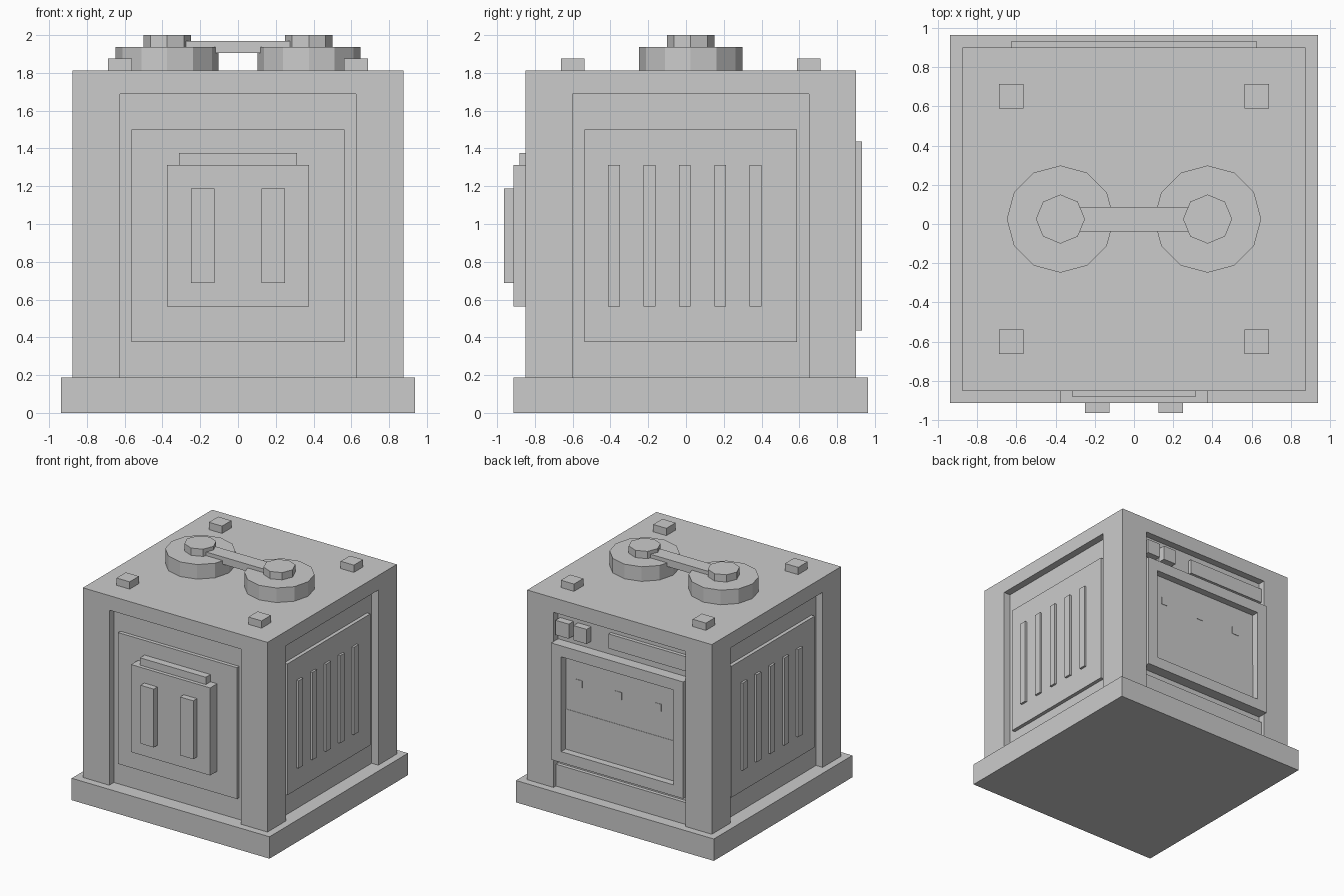
import bpy, bmesh, math
from mathutils import Matrix, Vector

if "Cube" in bpy.data.objects:
    bpy.data.objects.remove(bpy.data.objects["Cube"])

U = 1 / 16          # modelling grid step
CY = 0.025          # middle of the cabinet in y

grey = bpy.data.materials.new("plain grey")
grey.diffuse_color = (0.6, 0.6, 0.6, 1)
grey.use_nodes = True
grey.node_tree.nodes["Principled BSDF"].inputs["Base Color"].default_value = grey.diffuse_color


def finish(name, bm):
    """Turn a bmesh into a flat shaded, coloured object."""
    bmesh.ops.recalc_face_normals(bm, faces=bm.faces)
    mesh = bpy.data.meshes.new(name)
    bm.to_mesh(mesh)
    bm.free()
    mesh.materials.append(grey)
    obj = bpy.data.objects.new(name, mesh)
    bpy.context.collection.objects.link(obj)
    return obj


def boxes(name, specs, turn=0):
    """Boxes given as (x0, x1, y0, y1, z0, z1) in grid steps around the
    cabinet middle, turned about it by a number of quarter turns."""
    bm = bmesh.new()
    rot = Matrix.Translation((0, CY, 0)) @ Matrix.Rotation(turn * math.pi / 2, 4, 'Z')
    for x0, x1, y0, y1, z0, z1 in specs:
        size = Vector((x1 - x0, y1 - y0, z1 - z0)) * U
        mid = Vector((x0 + x1, y0 + y1, z0 + z1)) * U / 2
        bmesh.ops.create_cube(bm, size=1, matrix=rot @ Matrix.Translation(mid) @ Matrix.Diagonal((*size, 1)))
    return finish(name, bm)


def disc(name, x, radius, sides, z0, z1):
    bm = bmesh.new()
    bmesh.ops.create_cone(bm, cap_ends=True, segments=sides, radius1=radius, radius2=radius,
                          depth=z1 - z0, matrix=Matrix.Translation((x, CY, (z0 + z1) / 2)))
    return finish(name, bm)


def carve(obj, cutter):
    """Subtract the cutter from the object and delete the cutter."""
    cutter.hide_render = True
    mod = obj.modifiers.new("carve", 'BOOLEAN')
    mod.operation, mod.solver, mod.object = 'DIFFERENCE', 'EXACT', cutter
    deps = bpy.context.evaluated_depsgraph_get()
    mesh = bpy.data.meshes.new_from_object(obj.evaluated_get(deps))
    obj.modifiers.clear()
    obj.data = mesh
    bpy.data.objects.remove(cutter)


# Base slab and body with a recess in each side
boxes("base", [(-15, 15, -15, 15, 0, 3)])
body = boxes("body", [(-14, 14, -14, 14, 3, 29)])
carve(body, boxes("recess_cutter", [
    (-10, 10, -16, -13, 1, 27), (-10, 10, 13, 16, 1, 27),
    (-16, -13, -10, 10, 1, 27), (13, 16, -10, 10, 1, 27)]))

# Front: panel, raised door, hood and two handle bars
boxes("front_panel", [(-9, 9, -13.5, -13, 6, 24)])
boxes("front_door", [(-6, 6, -15, -13.5, 9, 21)])
boxes("front_hood", [(-5, 5, -14.5, -13.5, 21, 22)])
boxes("door_handles", [(s * 3 - 1, s * 3 + 1, -15.8, -15, 11, 19) for s in (-1, 1)])

# Left and right: vent panels with five slats each
for side, turn in (("right", 1), ("left", 3)):
    boxes(side + "_panel", [(-9, 9, -13.5, -13, 6, 24)], turn)
    boxes(side + "_slats", [(i, i + 1, -13.8, -13.5, 9, 21) for i in (-7, -4, -1, 2, 5)], turn)

# Back: framed screen with a lower plate and three small lamps
frame = boxes("back_frame", [(-10, 10, 13, 14.5, 7, 23)])
carve(frame, boxes("frame_cutter", [(-8.5, 8.5, 13.5, 16, 8.5, 21.5)]))
boxes("back_lower_plate", [(-8.5, 8.5, 13.5, 13.55, 8.5, 14)])
boxes("back_lamps", [(i, i + 1, 13.5, 13.56, 17.5, 18.5) for i in (-6, 0, 6)])

# Back: push buttons, upper strip and skirting
boxes("back_buttons", [(x, x + 2, 13, 14, 24, 26) for x in (5, 7.7)])
boxes("back_strip", [(-10, 2, 13, 13.5, 24, 26)])
boxes("back_skirting", [(-10, 10, 13, 13.5, 3, 6)])

# Top: two discs with caps joined by a bar, and four corner studs
for side, s in (("left", -1), ("right", 1)):
    disc(side + "_disc", s * 6 * U, 0.273, 12, 29 * U, 31 * U)
    disc(side + "_cap", s * 6 * U, 0.125, 8, 31 * U, 32 * U)
boxes("link_bar", [(-4.5, 4.5, -1, 1, 30.5, 31.5)])
boxes("corner_studs", [(10 * a - 1, 10 * a + 1, 10 * b - 1, 10 * b + 1, 29, 30)
                       for a in (-1, 1) for b in (-1, 1)])
